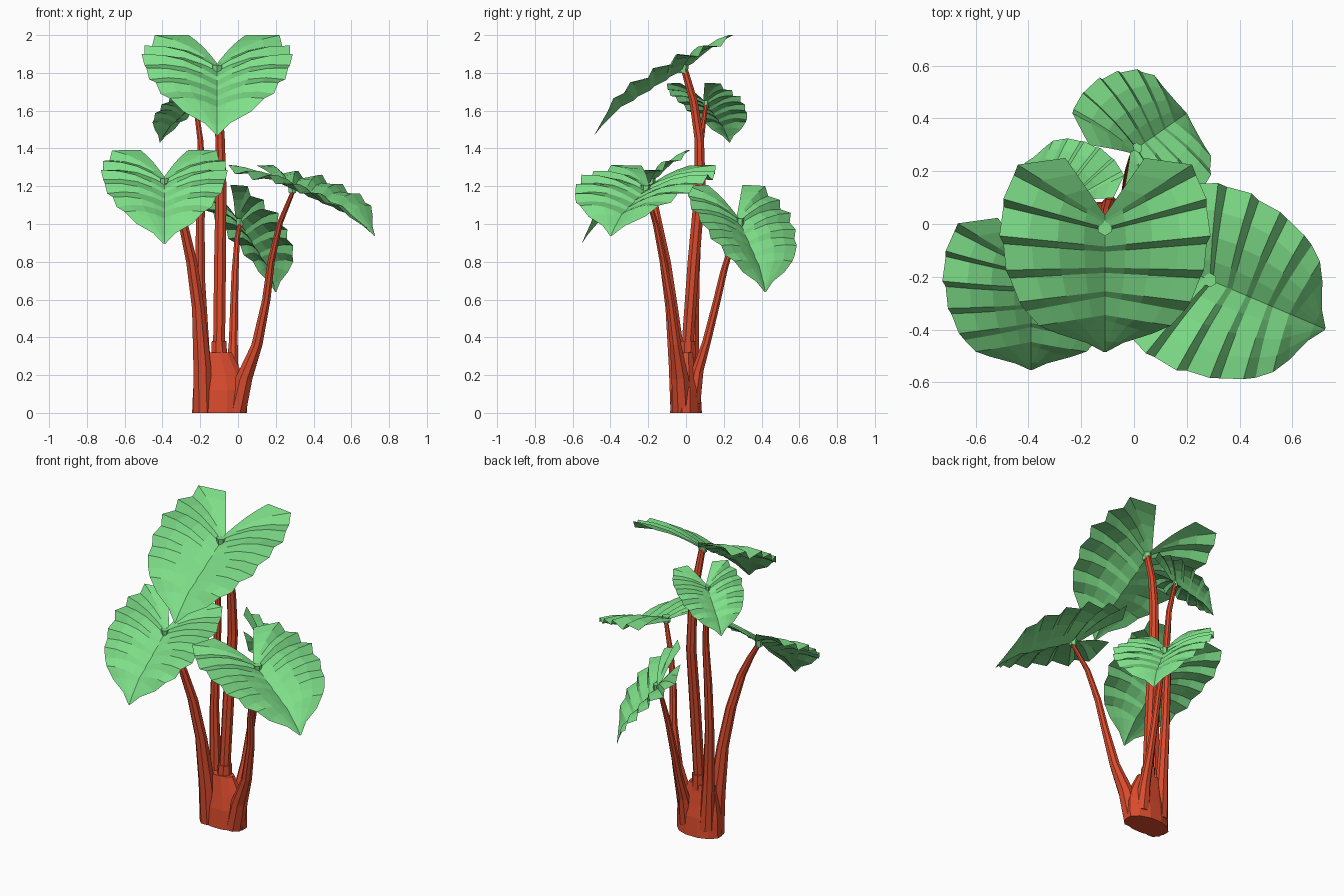
import bpy, bmesh, math
from mathutils import Matrix, Vector

if "Cube" in bpy.data.objects:
    bpy.data.objects.remove(bpy.data.objects["Cube"])


def material(name, col):
    m = bpy.data.materials.new(name)
    m.diffuse_color = (*col, 1)
    m.use_nodes = True
    m.node_tree.nodes["Principled BSDF"].inputs["Base Color"].default_value = m.diffuse_color
    return m


green = material("leaf_green", (0.21, 0.74, 0.25))
red = material("stem_red", (0.70, 0.07, 0.026))


def finish(bm, name, mat):
    me = bpy.data.meshes.new(name)
    bm.to_mesh(me)
    bm.free()
    me.materials.append(mat)
    ob = bpy.data.objects.new(name, me)
    bpy.context.collection.objects.link(ob)
    return ob


def loft(name, rings, mat, sides=8):
    """Skin horizontal elliptical rings given as (x, y, z, rx, ry)."""
    bm = bmesh.new()
    loops = []
    for x, y, z, rx, ry in rings:
        loops.append([bm.verts.new((x + rx * math.cos(a), y + ry * math.sin(a), z))
                      for a in (2 * math.pi * (i + 0.5) / sides for i in range(sides))])
    for a, b in zip(loops, loops[1:]):
        for i in range(sides):
            j = (i + 1) % sides
            bm.faces.new((a[i], a[j], b[j], b[i]))
    bm.faces.new(loops[0][::-1])
    bm.faces.new(loops[-1])
    return finish(bm, name, mat)


# Half leaf: each vein runs from the midrib (v, z) to the edge (u, v, z);
# alternating high and low veins give the stepped corrugation
VEINS = [
    (-.03, .01, .15, -.245, .16), (-.01, .0, .33, -.22, .16),
    (.0, .0, .345, -.18, .10), (.02, -.01, .385, -.09, .105),
    (.03, -.03, .385, -.06, .045), (.09, -.06, .40, .05, .06),
    (.11, -.08, .385, .08, .0), (.17, -.11, .375, .18, -.015),
    (.19, -.13, .36, .21, -.075), (.26, -.165, .325, .30, -.09),
    (.28, -.185, .30, .335, -.15), (.35, -.22, .25, .39, -.175),
    (.37, -.24, .18, .42, -.245), (.45, -.32, .07, .455, -.305),
    (.49, -.37, .005, .49, -.37)]


def leaf(name, origin, scale, yaw, pitch):
    bm = bmesh.new()
    fr = (0, .2, .45, .72, 1)
    for side in (-1, 1):
        grid = []
        for mv, mz, u, v, z in VEINS:
            row = []
            for f in fr:
                arch = .09 * u * math.sin(math.pi * f)
                row.append(bm.verts.new((side * u * f, -(mv + (v - mv) * f),
                                         mz + (z - mz) * f + arch)))
            grid.append(row)
        for a, b in zip(grid, grid[1:]):
            for i in range(len(fr) - 1):
                q = (a[i], a[i + 1], b[i + 1], b[i])
                bm.faces.new(q if side < 0 else q[::-1])
    bmesh.ops.remove_doubles(bm, verts=bm.verts, dist=.001)
    bm.normal_update()
    if sum(f.normal.z for f in bm.faces) < 0:
        bmesh.ops.reverse_faces(bm, faces=bm.faces)
    mat = (Matrix.Translation(origin) @ Matrix.Rotation(math.radians(yaw), 4, 'Z')
           @ Matrix.Rotation(math.radians(pitch), 4, 'X') @ Matrix.Scale(scale, 4))
    bm.transform(mat)
    finish(bm, name, green)
    # small green joint under the blade
    x, y, z = mat @ Vector((0, -.02, -.01))
    r = .03 * scale
    loft(name + "_joint", [(x, y, z - .03, r * .8, r * .8), (x, y, z + .012, r, r)], green, 6)


leaf("top_leaf", (-.11, .005, 1.84), 1.0, 0, 0)
leaf("left_leaf", (-.39, -.17, 1.24), .84, 0, 5)
leaf("right_leaf", (.27, -.205, 1.2), .91, 67, -9)
leaf("back_right_leaf", (.0, .28, 1.03), .75, 125, 21)
leaf("back_left_leaf", (-.22, .10, 1.65), .52, -124, 6)

# Stems: path points (x, y, z, radius)
STEMS = {
    "top_stem": [(-.1, 0, .1, .055), (-.1, .01, .38, .042), (-.1, .01, .381, .034),
                 (-.095, .04, .8, .034), (-.09, .075, 1.2, .031), (-.095, .07, 1.45, .027),
                 (-.105, .04, 1.65, .024), (-.11, -.01, 1.825, .02)],
    "left_stem": [(-.185, -.03, .0, .056), (-.19, -.045, .25, .05), (-.21, -.075, .55, .036),
                  (-.245, -.11, .8, .032), (-.29, -.15, 1.0, .027), (-.34, -.17, 1.12, .021),
                  (-.39, -.19, 1.22, .016)],
    "right_stem": [(-.01, -.02, .0, .056), (.03, -.03, .18, .05), (.10, -.055, .36, .032),
                   (.15, -.085, .6, .024), (.175, -.12, .8, .021), (.22, -.16, 1.0, .017),
                   (.29, -.21, 1.17, .013)],
    "back_right_stem": [(-.03, .03, .05, .05), (-.03, .06, .22, .035), (-.025, .11, .38, .025),
                        (-.02, .165, .6, .022), (-.015, .2, .75, .02), (-.005, .25, .92, .015),
                        (.01, .285, 1.01, .012)],
    "back_left_stem": [(-.17, .03, .05, .05), (-.185, .035, .35, .036), (-.2, .045, .7, .028),
                       (-.2, .06, 1.0, .025), (-.19, .07, 1.25, .021), (-.2, .08, 1.45, .017),
                       (-.225, .105, 1.63, .012)],
}
for name, pts in STEMS.items():
    loft(name, [(x, y, z, r, r) for x, y, z, r in pts], red)

# Fused base of the stems
loft("trunk_base", [(-.098, 0, 0, .15, .087), (-.095, 0, .12, .148, .08),
                    (-.1, 0, .2, .132, .065), (-.12, 0, .32, .09, .045)], red, 12)
